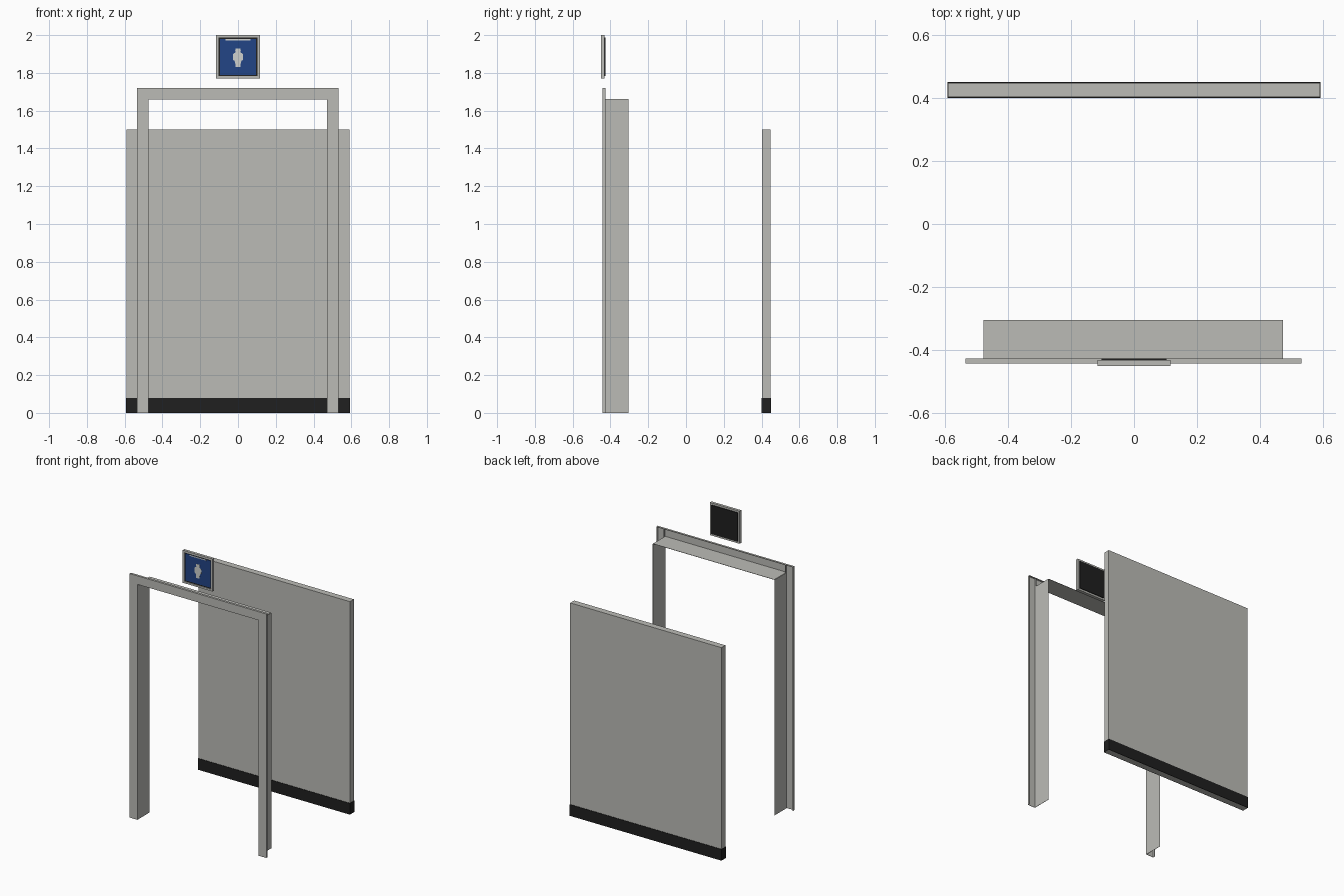
import bpy, bmesh

if "Cube" in bpy.data.objects:
    bpy.data.objects.remove(bpy.data.objects["Cube"])


def material(name, rgb):
    m = bpy.data.materials.new(name)
    m.diffuse_color = (*rgb, 1)
    m.use_nodes = True
    m.node_tree.nodes["Principled BSDF"].inputs["Base Color"].default_value = m.diffuse_color
    return m


GREY = material("warm grey", (0.50, 0.50, 0.47))
BLACK = material("black", (0.014, 0.014, 0.014))
BLUE = material("sign blue", (0.016, 0.058, 0.24))
WHITE = material("off white", (0.62, 0.64, 0.62))


def boxes(name, mat, *extents):
    """One object from boxes given as (x0, x1, y0, y1, z0, z1)."""
    bm = bmesh.new()
    for x0, x1, y0, y1, z0, z1 in extents:
        vs = bmesh.ops.create_cube(bm, size=1)["verts"]
        for v in vs:
            v.co = (x1 if v.co.x > 0 else x0,
                    y1 if v.co.y > 0 else y0,
                    z1 if v.co.z > 0 else z0)
    return finish(name, mat, bm)


def finish(name, mat, bm):
    bmesh.ops.recalc_face_normals(bm, faces=bm.faces)
    me = bpy.data.meshes.new(name)
    bm.to_mesh(me)
    bm.free()
    me.materials.append(mat)
    ob = bpy.data.objects.new(name, me)
    bpy.context.collection.objects.link(ob)
    return ob


# Rear partition wall with a skirting wrapped around its foot
boxes("wall_panel", GREY, (-0.59, 0.59, 0.403, 0.447, 0, 1.5))
boxes("wall_skirting", BLACK,
      (-0.592, 0.592, 0.400, 0.403, 0, 0.08),
      (-0.592, 0.592, 0.447, 0.450, 0, 0.08),
      (-0.592, -0.59, 0.403, 0.447, 0, 0.08),
      (0.59, 0.592, 0.403, 0.447, 0, 0.08))

# Sheet-metal door frame: face trim, short outer return, deep inner reveal
T = 0.002
FRONT, LIP, BACK = -0.443, -0.427, -0.305
CX, INNER, OUTER = -0.002, 0.473, 0.533
HEAD, TOP = 1.66, 1.72


def span(side, a, b):
    return sorted((CX + side * a, CX + side * b))


for side, label in ((-1, "left"), (1, "right")):
    boxes(label + "_jamb", GREY,
          (*span(side, INNER, OUTER), FRONT, FRONT + T, 0, TOP),
          (*span(side, OUTER - T, OUTER), FRONT + T, LIP, 0, TOP),
          (*span(side, INNER, INNER + T), FRONT + T, BACK, 0, HEAD),
          (*span(side, INNER, INNER + T), FRONT + T, LIP, HEAD, TOP),
          (*span(side, INNER + T, OUTER - T), FRONT + T, LIP, TOP - T, TOP))

x0, x1 = CX - INNER, CX + INNER
boxes("door_header", GREY,
      (x0, x1, FRONT, FRONT + T, HEAD, TOP),
      (x0, x1, FRONT + T, LIP, TOP - T, TOP),
      (x0, x1, FRONT + T, BACK, HEAD, HEAD + T))

# Sign above the door
W, IN, Z0, Z1 = 0.116, 0.103, 1.77, 2.0
B = W - IN
boxes("sign_frame", GREY,
      (-W, -IN, -0.45, -0.431, Z0, Z1),
      (IN, W, -0.45, -0.431, Z0, Z1),
      (-IN, IN, -0.45, -0.431, Z0, Z0 + B),
      (-IN, IN, -0.45, -0.431, Z1 - B, Z1))
boxes("sign_backing", BLACK, (-IN, IN, -0.444, -0.426, Z0 + B, Z1 - B))
boxes("sign_face", BLUE, (-0.096, 0.096, -0.446, -0.444, 1.79, 1.98))
boxes("sign_top_strip", WHITE, (-0.065, 0.065, -0.447, -0.446, 1.972, 1.979))

# Standing figure: mirrored half outline, extruded as a thin plate
half = [(0.012, 1.930), (0.015, 1.920), (0.012, 1.908), (0.024, 1.903),
        (0.027, 1.895), (0.026, 1.868), (0.019, 1.864), (0.015, 1.855),
        (0.013, 1.831)]
outline = half + [(-x, z) for x, z in reversed(half)]
bm = bmesh.new()
face = bm.faces.new([bm.verts.new((x, -0.446, z)) for x, z in outline])
ext = bmesh.ops.extrude_face_region(bm, geom=[face])
for v in ext["geom"]:
    if isinstance(v, bmesh.types.BMVert):
        v.co.y = -0.447
finish("sign_figure", WHITE, bm)
